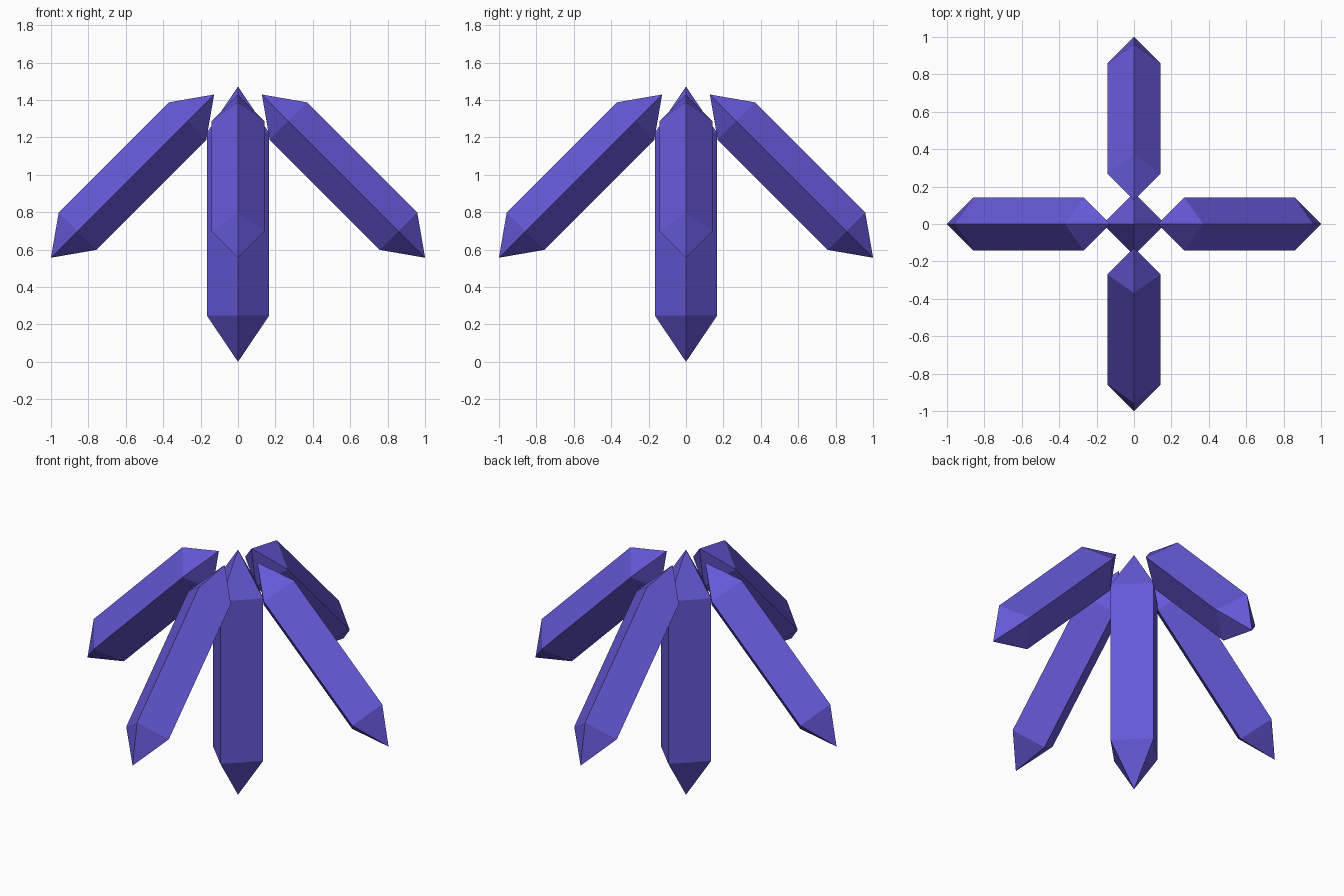
import bpy, bmesh
from math import pi, cos, sin
from mathutils import Matrix

if "Cube" in bpy.data.objects:
    bpy.data.objects.remove(bpy.data.objects["Cube"])

mat = bpy.data.materials.new("violet_crystal")
mat.diffuse_color = (0.13, 0.10, 0.68, 1)
mat.use_nodes = True
mat.node_tree.nodes["Principled BSDF"].inputs["Base Color"].default_value = mat.diffuse_color


def crystal(name, matrix, radius=0.167, body=0.488, tip=0.736):
    """Four-sided prism with a pyramid on each end, centred on its own z axis."""
    bm = bmesh.new()
    rings = [[bm.verts.new((radius * cos(i * pi / 2), radius * sin(i * pi / 2), z))
              for i in range(4)] for z in (-body, body)]
    bottom, top = bm.verts.new((0, 0, -tip)), bm.verts.new((0, 0, tip))
    lo, hi = rings
    for i in range(4):
        j = (i + 1) % 4
        bm.faces.new((lo[i], lo[j], hi[j], hi[i]))
        bm.faces.new((hi[i], hi[j], top))
        bm.faces.new((lo[j], lo[i], bottom))
    bm.transform(matrix)
    bmesh.ops.recalc_face_normals(bm, faces=bm.faces)
    mesh = bpy.data.meshes.new(name)
    bm.to_mesh(mesh)
    bm.free()
    mesh.materials.append(mat)
    bpy.context.collection.objects.link(bpy.data.objects.new(name, mesh))


# Upright central crystal
crystal("center_crystal", Matrix.Translation((0, 0, 0.736)))

# Four smaller crystals leaning outwards at 45 degrees
lean = (Matrix.Translation((0.564, 0, 0.993)) @ Matrix.Rotation(-pi / 4, 4, 'Y')
        @ Matrix.Scale(0.8385, 4))
for k, side in enumerate(("right", "back", "left", "front")):
    crystal(side + "_crystal", Matrix.Rotation(k * pi / 2, 4, 'Z') @ lean,
            radius=0.1687, body=0.4965)
